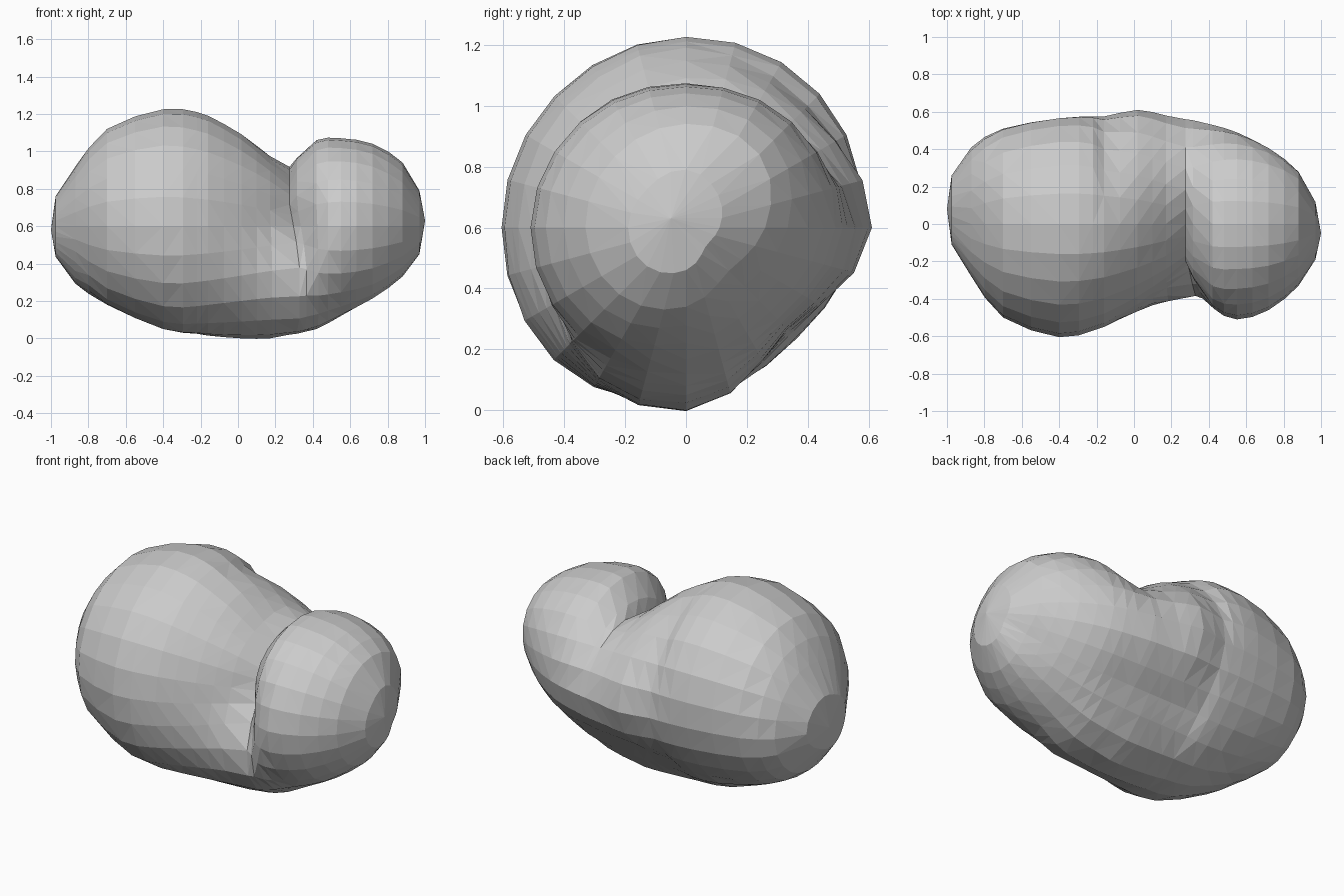
import bpy, bmesh, math

if "Cube" in bpy.data.objects:
    bpy.data.objects.remove(bpy.data.objects["Cube"])

SIDES = 24
CENTRE_Z = 0.6

# Cross-sections along x: x, then radii towards
# front, front-top, top, back-top, back, back-bottom, bottom, front-bottom
SECTIONS = [
    (-0.975, .11, .12, .14, .21, .26, .19, .16, .12),
    (-0.87, .28, .30, .31, .38, .41, .36, .30, .27),
    (-0.70, .50, .51, .52, .54, .51, .46, .42, .47),
    (-0.40, .605, .61, .625, .62, .565, .51, .55, .605),
    (-0.22, .57, .58, .61, .605, .575, .51, .575, .605),
    (-0.16, .55, .56, .59, .565, .575, .49, .585, .595),
    (0.02, .45, .455, .49, .535, .61, .475, .60, .565),
    (0.17, .34, .34, .36, .465, .58, .47, .60, .54),
    (0.275, .25, .24, .27, .42, .56, .465, .58, .53),
    (0.315, .32, .34, .36, .43, .555, .46, .575, .525),
    (0.42, .45, .47, .46, .47, .53, .45, .55, .525),
    (0.55, .51, .49, .47, .49, .49, .425, .48, .50),
    (0.72, .46, .45, .44, .45, .40, .34, .38, .44),
    (0.88, .33, .33, .34, .34, .26, .20, .26, .31),
    (0.97, .19, .18, .19, .15, .11, .09, .14, .18),
]


def catmull(a, b, c, d, t):
    return 0.5 * (2 * b + (c - a) * t + (2 * a - 5 * b + 4 * c - d) * t * t
                  + (3 * b - a - 3 * c + d) * t ** 3)


def refine(sections):
    """Add a smooth in-between section wherever the gap is wide."""
    out = []
    for i, s in enumerate(sections):
        out.append(s)
        if 0 < i < len(sections) - 2 and sections[i + 1][0] - s[0] > 0.12:
            quad = zip(sections[i - 1], s, sections[i + 1], sections[i + 2])
            out.append(tuple(catmull(*q, 0.5) for q in quad))
    return out


def ring(bm, section):
    x, radii = section[0], section[1:]
    notch = math.exp(-((x - 0.29) / 0.1) ** 2)   # the fold leans right at the front
    verts = []
    for k in range(SIDES):
        u = k * 8 / SIDES
        i, t = int(u), u - int(u)
        r = catmull(*(radii[(i + j) % 8] for j in (-1, 0, 1, 2)), t)
        a = u * math.pi / 4
        y, z = -r * math.cos(a), r * math.sin(a)
        lean = 0.055 * notch * min(1, max(0, (0.12 - z) / 0.3)) * min(1, max(0, -y / 0.2))
        verts.append(bm.verts.new((x + lean, y, CENTRE_Z + z)))
    return verts


# Bean body: big left lobe, folded notch, small right lobe
bm = bmesh.new()
rings = [ring(bm, s) for s in refine(SECTIONS)]
for a, b in zip(rings, rings[1:]):
    for k in range(SIDES):
        n = (k + 1) % SIDES
        bm.faces.new((a[k], a[n], b[n], b[k]))

# Rounded ends
for end, tip in ((rings[0], (-1.0, 0.08, 0.58)), (rings[-1], (1.0, -0.05, 0.63))):
    pole = bm.verts.new(tip)
    for k in range(SIDES):
        bm.faces.new((end[k], end[(k + 1) % SIDES], pole))

bmesh.ops.recalc_face_normals(bm, faces=bm.faces)
bmesh.ops.triangulate(bm, faces=bm.faces)
mesh = bpy.data.meshes.new("bean_body")
bm.to_mesh(mesh)
bm.free()
bean = bpy.data.objects.new("bean_body", mesh)
bpy.context.collection.objects.link(bean)
